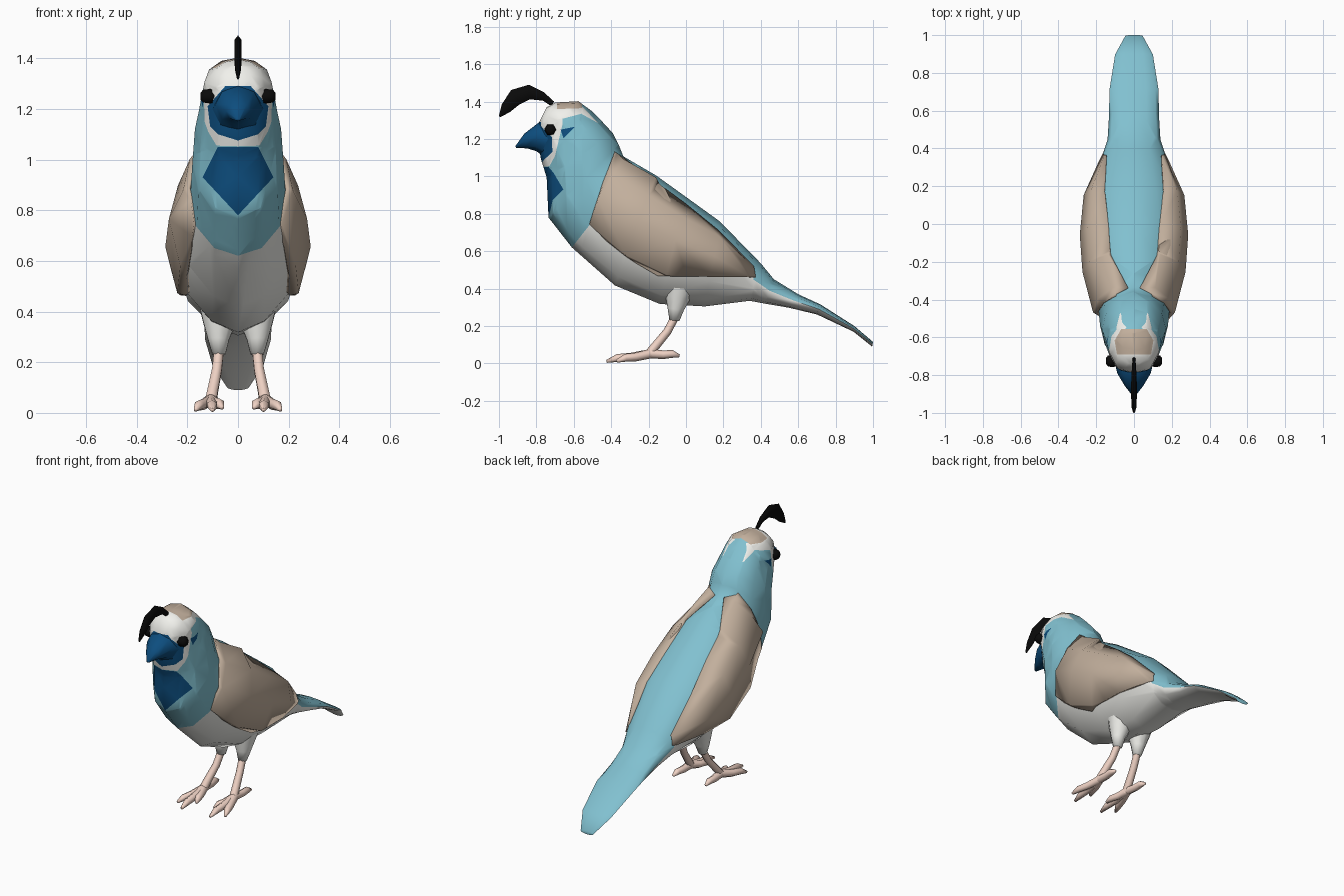
import bpy, bmesh, math
from mathutils import Vector

if "Cube" in bpy.data.objects:
    bpy.data.objects.remove(bpy.data.objects["Cube"])

COL = {"light_blue": (0.22, 0.53, 0.63), "beige": (0.54, 0.43, 0.335), "white": (0.88, 0.88, 0.84),
       "dark_blue": (0.004, 0.075, 0.21), "black": (0.003, 0.003, 0.003), "pink": (0.86, 0.64, 0.55)}
MATS = list(COL)
for name, c in COL.items():
    bpy.data.materials.new(name).diffuse_color = (*c, 1)


def skin(bm, rings, mat):
    """Join rings of points into a closed tube."""
    vs = [[bm.verts.new(p) for p in r] for r in rings]
    n = len(vs[0])
    faces = [bm.faces.new((a[i], a[(i + 1) % n], b[(i + 1) % n], b[i]))
             for a, b in zip(vs, vs[1:]) for i in range(n)]
    faces += [bm.faces.new(vs[0]), bm.faces.new(vs[-1])]
    for f in faces:
        f.material_index = MATS.index(mat)
    bmesh.ops.recalc_face_normals(bm, faces=faces)


def loft(sections, mat, n=12):
    """Sections are (top y, top z, bottom y, bottom z, half width); the wide ones are egg-shaped."""
    bm = bmesh.new()
    rings = []
    for ty, tz, by, bz, w in sections:
        t, b = Vector((0, ty, tz)), Vector((0, by, bz))
        o = b.lerp(t, 0.59 if w > 0.22 else 0.53)
        ring = []
        for i in range(n):
            s, c = math.sin(math.tau * i / n), math.cos(math.tau * i / n)
            if w > 0.22 and c < 0:
                s = math.copysign(abs(s) ** 1.3, s)
            ring.append(o + ((t - o) * c if c > 0 else (b - o) * -c) + Vector((w * s, 0, 0)))
        rings.append(ring)
    skin(bm, rings, mat)
    return bm


def tube(bm, pts, mat, n=6):
    """Points are (x, y, z, radius)."""
    P = [Vector(p[:3]) for p in pts]
    rings = []
    for i, p in enumerate(P):
        d = (P[min(i + 1, len(P) - 1)] - P[max(i - 1, 0)]).normalized()
        u = d.cross(Vector((1, 0, 0))).normalized()
        v = d.cross(u)
        rings.append([p + pts[i][3] * (u * math.cos(math.tau * k / n) + v * math.sin(math.tau * k / n))
                      for k in range(n)])
    skin(bm, rings, mat)


def cut(bm, poly, axis=0, keep=lambda f: True):
    """Cut a convex outline into the surface, seen along an axis; return the inside faces."""
    others = [k for k in range(3) if k != axis]
    pts = []
    for q in poly:
        v = Vector((0, 0, 0))
        v[others[0]], v[others[1]] = q
        pts.append(v)
    mid = sum(pts, Vector()) / len(pts)
    view = Vector((0, 0, 0))
    view[axis] = 1
    bm.normal_update()
    faces = [f for f in bm.faces if keep(f)]
    for a, b in zip(pts, pts[1:] + pts[:1]):
        no = (b - a).cross(view).normalized()
        if no.dot(mid - a) < 0:
            no.negate()
        geom = {e for f in faces for e in (*f.verts, *f.edges)}
        res = bmesh.ops.bisect_plane(bm, geom=list(geom) + faces, dist=1e-5, plane_co=a, plane_no=no)
        faces = [f for f in res["geom"] if isinstance(f, bmesh.types.BMFace) and f.is_valid
                 and no.dot(f.calc_center_median() - a) > 0]
    return faces


def paint(bm, poly, mat, **kw):
    for f in cut(bm, poly, **kw):
        f.material_index = MATS.index(mat)


def finish(bm, name, mirror=False, shell=0, angle=60):
    me = bpy.data.meshes.new(name)
    bm.to_mesh(me)
    bm.free()
    for m in MATS:
        me.materials.append(bpy.data.materials[m])
    ob = bpy.data.objects.new(name, me)
    bpy.context.collection.objects.link(ob)
    bpy.ops.object.select_all(action="DESELECT")
    ob.select_set(True)
    bpy.context.view_layer.objects.active = ob
    bpy.ops.object.shade_smooth_by_angle(angle=math.radians(angle))
    if shell:
        m = ob.modifiers.new("shell", "SOLIDIFY")
        m.thickness, m.offset = shell, -1
    if mirror:
        ob.modifiers.new("mirror", "MIRROR")
    return ob


# Body, from tail tip to forehead
BODY = [(1.0, .115, .995, .09, .045), (.90, .20, .895, .17, .10), (.72, .315, .70, .262, .13),
        (.60, .37, .55, .298, .132), (.47, .45, .42, .32, .14), (.40, .535, .34, .335, .165),
        (.18, .76, .10, .305, .237), (0, .89, -.14, .318, .257), (-.16, 1.005, -.38, .417, .243),
        (-.335, 1.107, -.61, .62, .187), (-.36, 1.17, -.735, .78, .18), (-.39, 1.23, -.745, .995, .17),
        (-.45, 1.295, -.775, 1.09, .153), (-.505, 1.35, -.785, 1.15, .143),
        (-.575, 1.402, -.79, 1.20, .132), (-.70, 1.395, -.79, 1.24, .098), (-.745, 1.37, -.785, 1.29, .05)]
body = loft(BODY, "light_blue")

# Wings: raised shells taken from the flanks, standing off a little along the lower edge
wing = body.copy()
inside = set(cut(wing, [(-.385, 1.13), (-.445, .97), (-.515, .745), (-.42, .655), (-.275, .54), (-.15, .467),
                        (.37, .46), (.36, .515), (.165, .713), (-.01, .855)]))
bmesh.ops.delete(wing, geom=[f for f in wing.faces if f not in inside], context="FACES")
wing.normal_update()
for v, no in [(v, v.normal.copy()) for v in wing.verts]:
    low = v.co.z < 0.56 and -0.3 < v.co.y < 0.3
    if v.is_boundary and low:
        v.co.x += math.copysign(0.022, v.co.x)
    else:
        v.co += no * (0.007 if v.is_boundary else 0.03)
for f in wing.faces:
    f.material_index = MATS.index("beige")
finish(wing, "wings", shell=0.015, angle=80)

# Plumage markings
front = lambda f: f.normal.y < 0 and f.calc_center_median().y < -0.45
paint(body, [(-1.1, 0), (-.5, .76), (.36, .46), (.36, 0)], "white")
for f in body.faces:
    if f.normal.z < -0.2 and f.calc_center_median().y > 0.35:
        f.material_index = MATS.index("white")
paint(body, [(-.85, 1.5), (-.67, 1.5), (-.66, 1.28), (-.70, 1.11), (-.73, 1.055), (-.85, 1.045)], "white")
paint(body, [(-.69, 1.37), (-.55, 1.37), (-.56, 1.335), (-.69, 1.30)], "white")
paint(body, [(-.55, 1.37), (-.47, 1.285), (-.56, 1.335)], "white")
paint(body, [(-.69, 1.36), (-.69, 1.5), (-.555, 1.5), (-.555, 1.365)], "beige")
paint(body, [(-.67, 1.25), (-.595, 1.265), (-.655, 1.205)], "dark_blue")
paint(body, [(-.05, 1.29), (.05, 1.29), (.12, 1.21), (.11, 1.13), (.08, 1.10), (0, 1.075),
             (-.08, 1.10), (-.11, 1.13), (-.12, 1.21)], "dark_blue", axis=1, keep=front)
paint(body, [(-.08, 1.05), (.08, 1.05), (.14, .93), (0, .78), (-.14, .93)], "dark_blue", axis=1, keep=front)
finish(body, "body", angle=70)

# Beak
finish(loft([(-.70, 1.29, -.74, 1.09, .105), (-.785, 1.29, -.80, 1.135, .088), (-.865, 1.228, -.85, 1.15, .048),
             (-.912, 1.162, -.908, 1.152, .008)], "dark_blue", n=8), "beak", angle=80)

# Crest plume
finish(loft([(-.705, 1.40, -.72, 1.375, .008), (-.76, 1.45, -.765, 1.405, .013), (-.84, 1.49, -.835, 1.412, .017),
             (-.935, 1.462, -.89, 1.385, .017), (-.985, 1.385, -.94, 1.345, .014),
             (-1.0, 1.325, -.994, 1.316, .005)], "black", n=6), "crest")

# Eyes
eye = bmesh.new()
skin(eye, [[(x, -.725 + r * math.cos(math.tau * k / 6), 1.25 + r * math.sin(math.tau * k / 6)) for k in range(6)]
           for x, r in ((.09, .026), (.11, .033), (.138, .029), (.148, .016))], "black")
finish(eye, "eyes", mirror=True)

# Legs: feathered thigh, shank and toes
leg = bmesh.new()
tube(leg, [(.07, -.03, .43, .09), (.073, -.045, .35, .066), (.077, -.055, .29, .044), (.075, -.062, .23, .027)],
     "white", n=10)
tube(leg, [(.075, -.058, .25, .022), (.083, -.10, .17, .022), (.10, -.17, .085, .024), (.107, -.20, .045, .026)],
     "pink")
for tx, ty, tz in ((.168, -.37, .012), (.10, -.425, .011), (.062, -.33, .02), (.115, -.035, .04)):
    a, t = Vector((.107, -.19, .052)), Vector((tx, ty, tz))
    m, k = a.lerp(t, .45), a.lerp(t, .75)
    tube(leg, [(*a, .025), (*m, .023), (k.x, k.y, k.z + .008, .021), (*t, .008)], "pink")
finish(leg, "legs", mirror=True, angle=80)

for m in bpy.data.materials:
    if m.users and not m.is_grease_pencil:
        m.use_nodes = True
        m.node_tree.nodes["Principled BSDF"].inputs["Base Color"].default_value = m.diffuse_color
